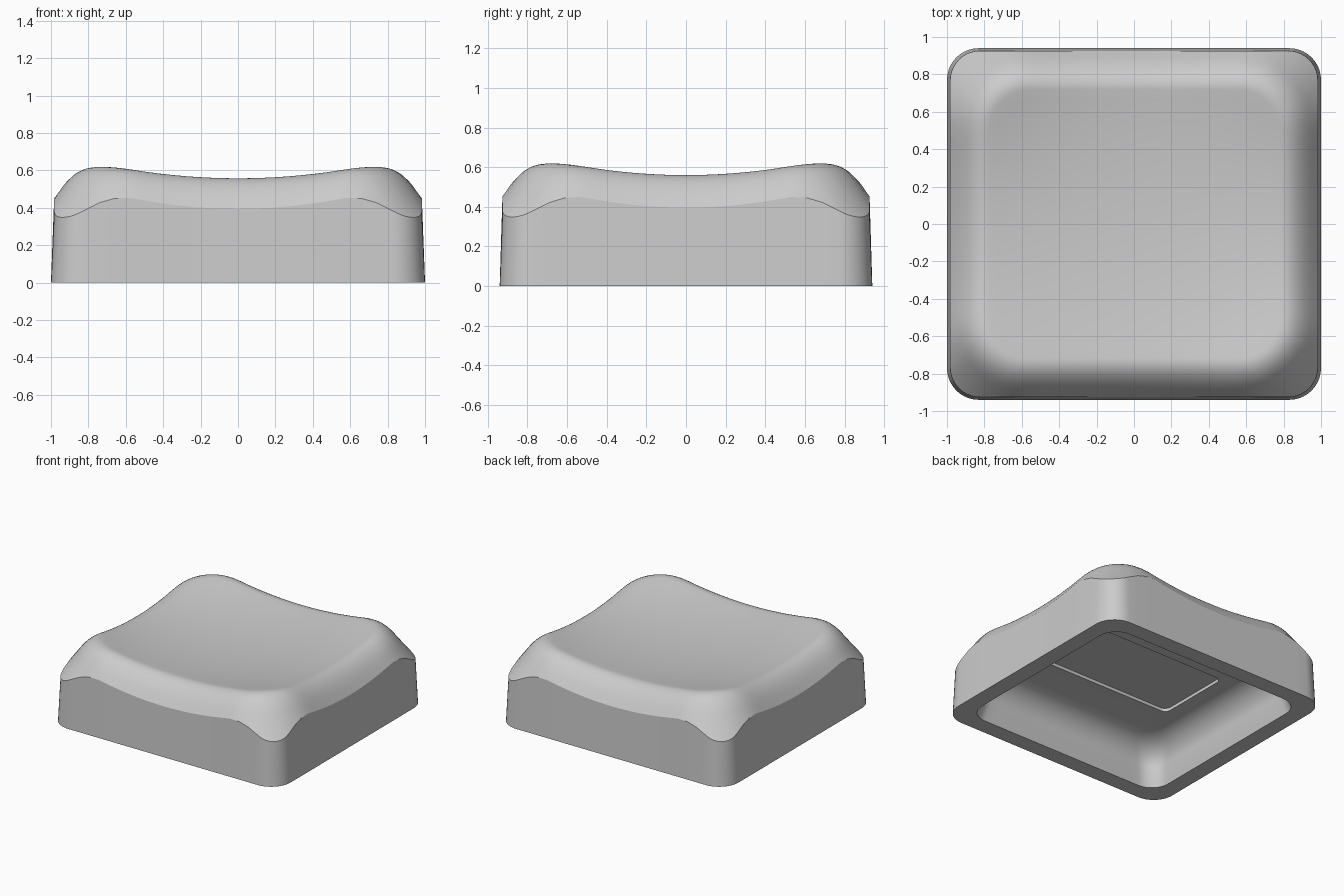
import bpy, bmesh, math

old = bpy.data.objects.get("Cube")
if old:
    bpy.data.objects.remove(old, do_unlink=True)

ARC, SIDE = 10, 20             # segments per corner and per straight side
CREST = (0.775, 0.718, 0.22)   # half width, half depth, corner radius of the dish rim
EDGE = (0.983, 0.926, 0.16)    # same for the crease at the top of the walls


def rounded_rect(hx, hy, r):
    """Outline points, counter-clockwise, always the same count."""
    corners = []
    for i, (sx, sy) in enumerate([(1, 1), (-1, 1), (-1, -1), (1, -1)]):
        cx, cy = sx * (hx - r), sy * (hy - r)
        corners.append([(cx + r * math.cos(a), cy + r * math.sin(a))
                        for a in ((i + k / ARC) * math.pi / 2 for k in range(ARC + 1))])
    pts = []
    for i, arc in enumerate(corners):
        pts += arc
        (ax, ay), (bx, by) = arc[-1], corners[(i + 1) % 4][0]
        pts += [(ax + (bx - ax) * k / SIDE, ay + (by - ay) * k / SIDE) for k in range(1, SIDE)]
    return pts


def top_height(x, y):
    """Shallow dish with raised corners that rolls off outside the rim."""
    hx, hy, r = CREST
    qx, qy = abs(x) - hx + r, abs(y) - hy + r
    e = math.hypot(max(qx, 0), max(qy, 0)) + min(max(qx, qy), 0) - r
    roll, slope = 0.18, 1.66
    drop = 0
    if e > roll:
        drop = slope * (e - roll / 2)
    elif e > 0:
        drop = slope * e * e / (2 * roll)
    return 0.505 + 0.09 * x * x + 0.1 * y * y + 0.1 * x * x * y * y - drop


def mix(a, b, t):
    return [p + (q - p) * t for p, q in zip(a, b)]


bm = bmesh.new()


def ring(shape, height):
    return [bm.verts.new((x, y, height(x, y) if callable(height) else height))
            for x, y in rounded_rect(*shape)]


rings = []

# Underside: recessed panel, ceiling, cove and inner wall
panel = (0.56, 0.31, 0.05)
ceiling = 0.32
rings += [ring(panel, ceiling + 0.025), ring(panel, ceiling)]
cove, radius, steps = (0.84, 0.78, 0.15), 0.2, 10
for k in range(steps + 1):
    a = math.pi / 2 * (1 - k / steps)
    inset = radius * (1 - math.cos(a))
    rings.append(ring((cove[0] - inset, cove[1] - inset, cove[2]),
                      ceiling - radius * (1 - math.sin(a))))
rings.append(ring((0.87, 0.81, 0.15), 0))

# Bottom rim and outer wall up to the crease
rings += [ring((1.0, 0.94, 0.17), 0), ring(EDGE, top_height)]

# Rolled shoulder, then the dish
for k in range(1, 15):
    rings.append(ring(mix(EDGE, CREST, k / 14), top_height))
for k in range(1, 14):
    f = 1 - k / 14
    rings.append(ring([f * c for c in CREST], top_height))

for a, b in zip(rings, rings[1:]):
    n = len(a)
    for i in range(n):
        j = (i + 1) % n
        bm.faces.new((a[i], a[j], b[j], b[i]))
bm.faces.new(rings[0])
centre = bm.verts.new((0, 0, top_height(0, 0)))
last = rings[-1]
for i in range(len(last)):
    bm.faces.new((last[i], last[(i + 1) % len(last)], centre))
bmesh.ops.recalc_face_normals(bm, faces=bm.faces)

mesh = bpy.data.meshes.new("dished_cap")
bm.to_mesh(mesh)
bm.free()
cap = bpy.data.objects.new("dished_cap", mesh)
bpy.context.collection.objects.link(cap)

# Plain grey plastic
grey = bpy.data.materials.new("grey_plastic")
grey.use_nodes = True
colour = (0.6, 0.6, 0.6, 1)
grey.diffuse_color = colour
grey.node_tree.nodes["Principled BSDF"].inputs["Base Color"].default_value = colour
mesh.materials.append(grey)

bpy.ops.object.select_all(action='DESELECT')
cap.select_set(True)
bpy.context.view_layer.objects.active = cap
bpy.ops.object.shade_smooth_by_angle(angle=math.radians(25))
